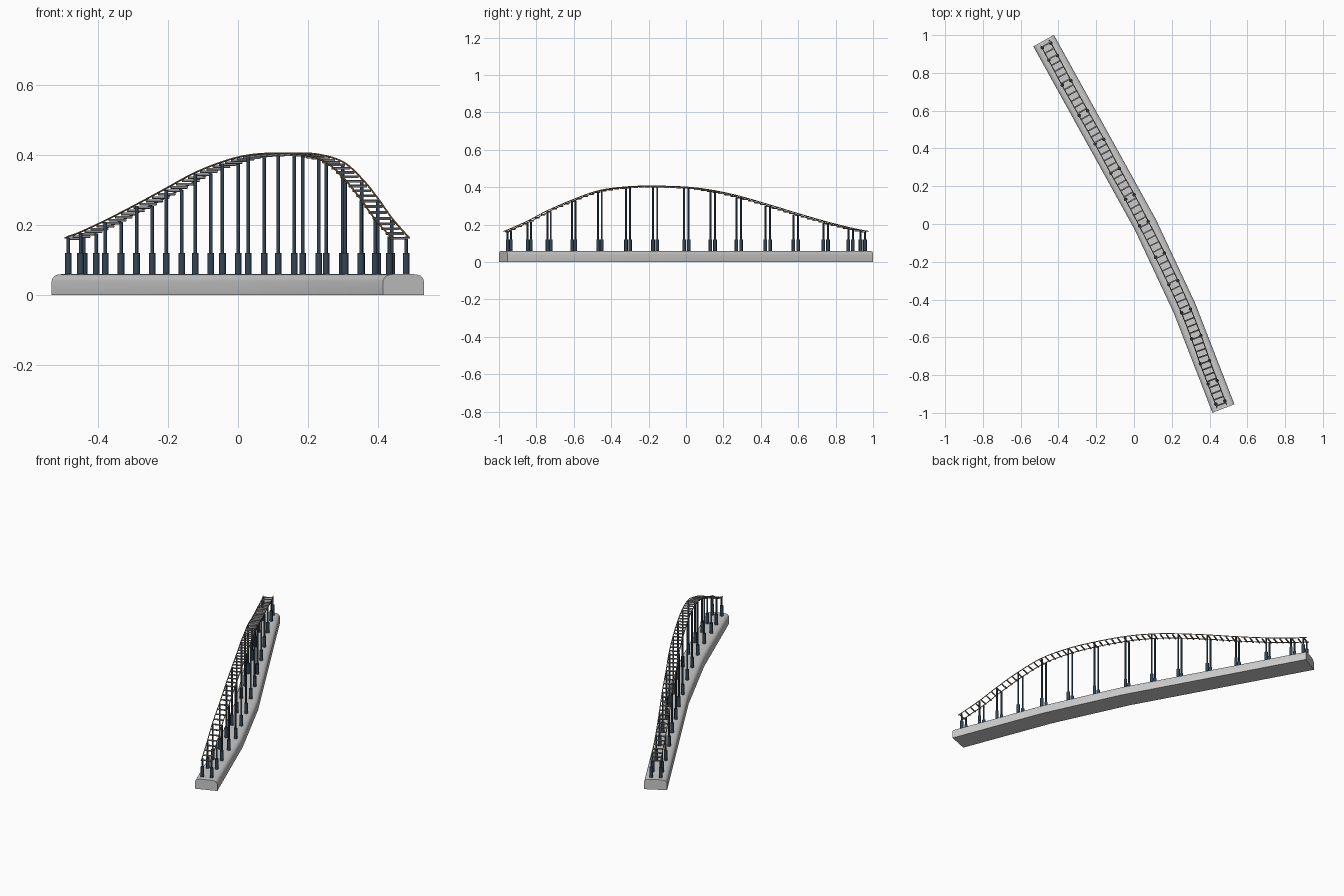
import bpy, bmesh, math
from mathutils import Vector, Matrix

if "Cube" in bpy.data.objects:
    bpy.data.objects.remove(bpy.data.objects["Cube"])


def material(name, col):
    m = bpy.data.materials.new(name)
    m.diffuse_color = (*col, 1)
    m.use_nodes = True
    m.node_tree.nodes["Principled BSDF"].inputs["Base Color"].default_value = m.diffuse_color
    return m


def finish(bm, name, mat=None, smooth=False):
    bmesh.ops.recalc_face_normals(bm, faces=bm.faces)
    me = bpy.data.meshes.new(name)
    bm.to_mesh(me)
    bm.free()
    ob = bpy.data.objects.new(name, me)
    bpy.context.collection.objects.link(ob)
    if mat:
        me.materials.append(mat)
    if smooth:
        bpy.ops.object.select_all(action='DESELECT')
        ob.select_set(True)
        bpy.context.view_layer.objects.active = ob
        bpy.ops.object.shade_smooth_by_angle(angle=math.radians(40))
    return ob


def side_vec(pts, i):
    # Horizontal sideways vector, lengthened at corners to keep the width
    a = pts[max(i - 1, 0)]
    b = pts[min(i + 1, len(pts) - 1)]
    d0 = (pts[i] - a).xy if i else (b - pts[i]).xy
    d1 = (b - pts[i]).xy if i < len(pts) - 1 else d0
    d0, d1 = d0.normalized(), d1.normalized()
    t = (d0 + d1).normalized()
    return Vector((-t.y, t.x, 0)) / max(t.dot(d0), 0.5)


def sweep(bm, pts, profile):
    rings = []
    for i, p in enumerate(pts):
        s = side_vec(pts, i)
        rings.append([bm.verts.new(p + s * u + Vector((0, 0, v))) for u, v in profile])
    n = len(profile)
    for r, q in zip(rings, rings[1:]):
        for k in range(n):
            bm.faces.new((r[k], r[(k + 1) % n], q[(k + 1) % n], q[k]))
    bm.faces.new(rings[0])
    bm.faces.new(rings[-1])


def spline(ctrl, steps):
    P = [2 * ctrl[0] - ctrl[1]] + ctrl + [2 * ctrl[-1] - ctrl[-2]]
    out = []
    for a, b, c, d in zip(P, P[1:], P[2:], P[3:]):
        for k in range(steps):
            t = k / steps
            out.append(0.5 * (2 * b + (c - a) * t + (2 * a - 5 * b + 4 * c - d) * t * t
                              + (3 * b - a - 3 * c + d) * t ** 3))
    return out + [ctrl[-1]]


dark = material("dark_steel", (0.035, 0.06, 0.09))
brown = material("rail_brown", (0.36, 0.22, 0.11))
grey = material("tie_grey", (0.28, 0.29, 0.31))

# Base: bent slab with rounded upper edges
half = [(0.0625, 0), (0.0625, 0.041), (0.059, 0.049), (0.053, 0.055), (0.043, 0.0585), (0.03, 0.06)]
profile = half + [(-u, v) for u, v in reversed(half)]
base_path = [Vector(p) for p in ((-0.4785, 0.9705, 0), (0.06, -0.003, 0),
                                 (0.267, -0.445, 0), (0.4735, -0.977, 0))]
bm = bmesh.new()
sweep(bm, base_path, profile)
finish(bm, "base_slab", smooth=True)

# Support stations along the track: x, y, rail height
stations = [Vector(p) for p in (
    (-0.463, 0.945, 0.167), (-0.428, 0.88, 0.180), (-0.357, 0.747, 0.213),
    (-0.268, 0.587, 0.259), (-0.183, 0.437, 0.305), (-0.10, 0.282, 0.350),
    (-0.022, 0.143, 0.381), (0.052, 0.002, 0.400), (0.138, -0.165, 0.406),
    (0.208, -0.31, 0.402), (0.2755, -0.46, 0.381), (0.33, -0.60, 0.332),
    (0.376, -0.732, 0.275), (0.416, -0.838, 0.219), (0.457, -0.945, 0.172))]
ends = [Vector((-0.472, 0.959, 0.164)), Vector((0.465, -0.966, 0.164))]
track = spline([ends[0]] + stations + [ends[1]], 6)

# Rails
for name, off in (("left_rail", 0.027), ("right_rail", -0.027)):
    bm = bmesh.new()
    ring = [(off + 0.0026 * math.cos(k * math.pi / 4), 0.0026 * math.sin(k * math.pi / 4))
            for k in range(8)]
    sweep(bm, track, ring)
    finish(bm, name, brown, True)

# Cross ties, evenly spaced along the track
lengths = [0]
for a, b in zip(track, track[1:]):
    lengths.append(lengths[-1] + (b - a).length)
bm = bmesh.new()
count = 60
for k in range(count):
    s = lengths[-1] * (k + 0.3) / (count - 0.4)
    i = max(j for j in range(len(track) - 1) if lengths[j] <= s)
    d = (track[i + 1] - track[i]).normalized()
    p = track[i] + d * (s - lengths[i])
    side = Vector((-d.y, d.x, 0)).normalized()
    up = d.cross(side)
    rot = Matrix((d, side, up)).transposed().to_4x4()
    bmesh.ops.create_cube(bm, size=1, matrix=Matrix.Translation(p - up * 0.005) @ rot
                          @ Matrix.Diagonal((0.0065, 0.054, 0.006, 1)))
finish(bm, "cross_ties", grey)

# Support posts with thicker footings, in pairs
posts, feet = bmesh.new(), bmesh.new()


def cyl(bm, p, r, z0, z1):
    bmesh.ops.create_cone(bm, cap_ends=True, segments=12, radius1=r, radius2=r, depth=z1 - z0,
                          matrix=Matrix.Translation((p.x, p.y, (z0 + z1) / 2)))


for i, p in enumerate(stations):
    s = side_vec(stations, i).normalized()
    for sg in (-1, 1):
        q = p + s * sg * 0.0255
        cyl(posts, q, 0.005, 0.055, p.z - 0.004)
        cyl(feet, q, 0.0095, 0.055, 0.12)
finish(posts, "support_posts", dark, True)
finish(feet, "post_footings", dark, True)
